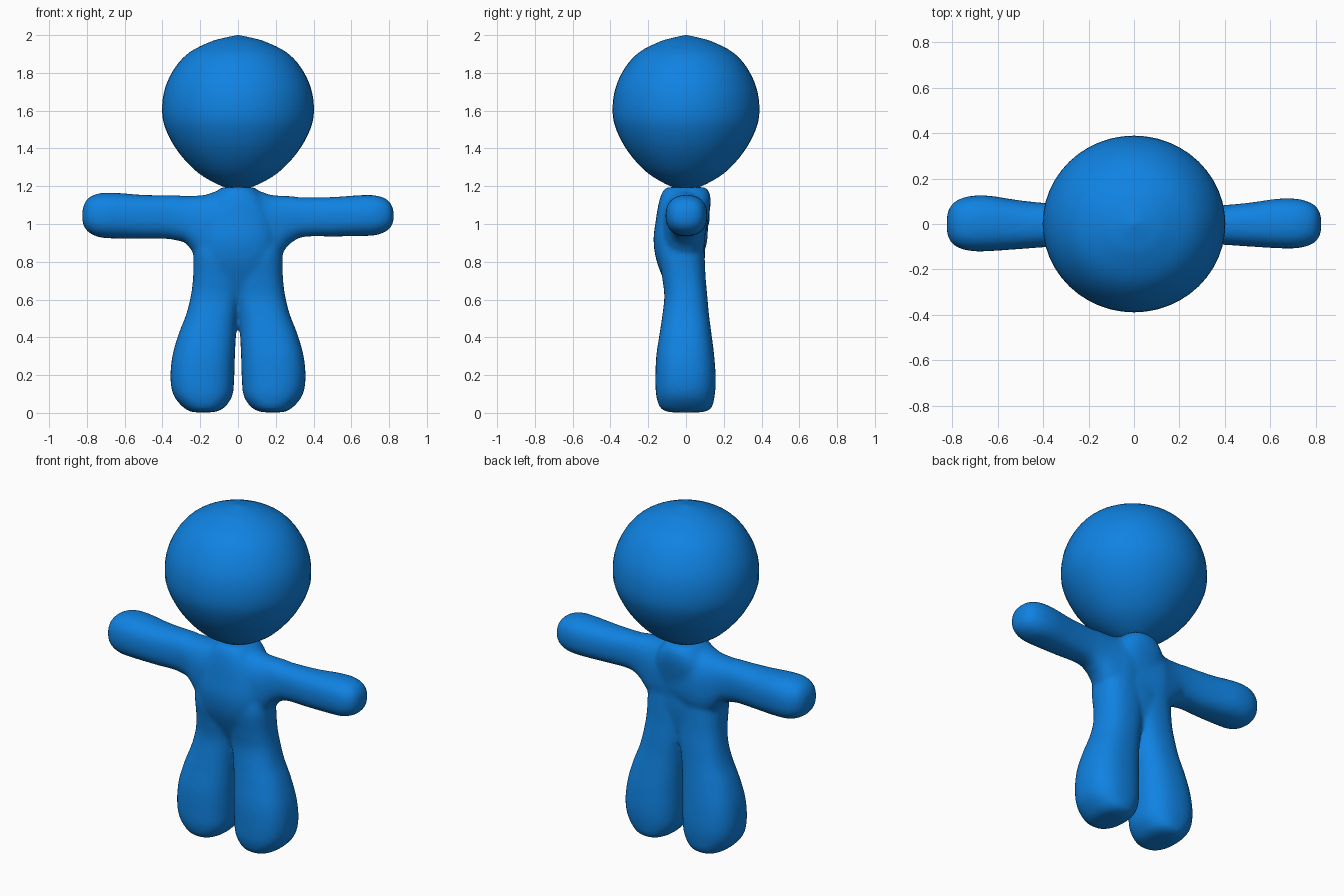
import bpy, bmesh, math

if "Cube" in bpy.data.objects:
    bpy.data.objects.remove(bpy.data.objects["Cube"])

blue = bpy.data.materials.new("bright blue")
blue.diffuse_color = (0.005, 0.225, 0.76, 1)
blue.use_nodes = True
blue.node_tree.nodes["Principled BSDF"].inputs["Base Color"].default_value = blue.diffuse_color


def smooth_rows(rows, steps=4):
    """Catmull-Rom interpolation between rows of numbers."""
    out = []
    for i in range(len(rows) - 1):
        p0, p1 = rows[max(i - 1, 0)], rows[i]
        p2, p3 = rows[i + 1], rows[min(i + 2, len(rows) - 1)]
        for s in range(steps):
            t = s / steps
            out.append([0.5 * (2 * b + (c - a) * t + (2 * a - 5 * b + 4 * c - d) * t * t
                               + (3 * b - a - 3 * c + d) * t ** 3)
                        for a, b, c, d in zip(p0, p1, p2, p3)])
    out.append(list(rows[-1]))
    return out


def loft(bm, rows, place, power=2.4, sides=32):
    """Closed tube; each row is (position, u min, u max, v min, v max)."""
    rings = []
    for t, u0, u1, v0, v1 in rows:
        ring = []
        for k in range(sides):
            a = 2 * math.pi * k / sides
            c, s = math.cos(a), math.sin(a)
            u = (u0 + u1) / 2 + (u1 - u0) / 2 * math.copysign(abs(c) ** (2 / power), c)
            v = (v0 + v1) / 2 + (v1 - v0) / 2 * math.copysign(abs(s) ** (2 / power), s)
            ring.append(bm.verts.new(place(t, u, v)))
        rings.append(ring)
    faces = [bm.faces.new(rings[0]), bm.faces.new(rings[-1])]
    for r, q in zip(rings, rings[1:]):
        for k in range(sides):
            n = (k + 1) % sides
            faces.append(bm.faces.new((r[k], r[n], q[n], q[k])))
    bmesh.ops.recalc_face_normals(bm, faces=faces)


def make_object(name, bm):
    mesh = bpy.data.meshes.new(name)
    bm.to_mesh(mesh)
    bm.free()
    mesh.materials.append(blue)
    for p in mesh.polygons:
        p.use_smooth = True
    obj = bpy.data.objects.new(name, mesh)
    bpy.context.collection.objects.link(obj)
    return obj


# Head: round profile with a slight point at the crown and chin
head_profile = [(1.185, 0.01), (1.20, 0.085), (1.27, 0.21), (1.38, 0.315), (1.50, 0.382),
                (1.60, 0.402), (1.72, 0.386), (1.83, 0.332), (1.91, 0.255),
                (1.965, 0.145), (1.985, 0.075), (2.0, 0.005)]
bm = bmesh.new()
rows = [(z, -r, r, -r * 0.967, r * 0.967) for z, r in smooth_rows(head_profile)]
loft(bm, rows, lambda t, u, v: (u, v, t), power=2, sides=48)
make_object("head", bm)

# Body: torso, legs and arms blended into one skin
bm = bmesh.new()
torso = [(0.60, -0.16, 0.16, -0.07, 0.07), (0.72, -0.20, 0.20, -0.125, 0.09),
         (0.82, -0.21, 0.21, -0.16, 0.10), (0.92, -0.21, 0.21, -0.172, 0.102),
         (1.02, -0.20, 0.20, -0.16, 0.118), (1.10, -0.17, 0.17, -0.147, 0.13),
         (1.16, -0.125, 0.125, -0.13, 0.127), (1.195, -0.085, 0.085, -0.105, 0.105)]
loft(bm, smooth_rows(torso), lambda t, u, v: (u, v, t))

leg = [(0.003, 0.13, 0.24, -0.09, 0.09), (0.025, 0.075, 0.285, -0.135, 0.135),
       (0.09, 0.03, 0.34, -0.158, 0.152), (0.18, 0.02, 0.358, -0.162, 0.158),
       (0.30, 0.016, 0.348, -0.158, 0.150), (0.42, 0.010, 0.314, -0.140, 0.135),
       (0.52, 0.002, 0.275, -0.125, 0.122), (0.62, -0.015, 0.25, -0.115, 0.113),
       (0.72, -0.03, 0.238, -0.127, 0.104), (0.85, -0.04, 0.236, -0.145, 0.098),
       (0.98, -0.02, 0.22, -0.12, 0.09)]
arm = [(-0.05, -0.10, 0.10, 0.80, 1.17), (0.10, -0.135, 0.11, 0.78, 1.175),
       (0.17, -0.125, 0.10, 0.79, 1.155), (0.23, -0.11, 0.09, 0.84, 1.15),
       (0.28, -0.10, 0.085, 0.90, 1.148), (0.36, -0.095, 0.085, 0.927, 1.146),
       (0.50, -0.104, 0.098, 0.928, 1.148), (0.64, -0.113, 0.118, 0.930, 1.158),
       (0.73, -0.111, 0.115, 0.935, 1.157), (0.79, -0.09, 0.092, 0.960, 1.134),
       (0.815, -0.06, 0.06, 0.99, 1.10), (0.824, -0.03, 0.03, 1.015, 1.07)]
for side in (-1, 1):
    fat = 1.06 if side < 0 else 0.95     # one arm is slightly thicker
    loft(bm, smooth_rows(leg), lambda t, u, v: (side * u, v, t))
    loft(bm, smooth_rows(arm),
         lambda t, u, v: (side * t, u * fat, 1.045 + (v - 1.045) * (fat if t > 0.3 else 1)))
body = make_object("body", bm)
skin = body.modifiers.new("one skin", 'REMESH')
skin.mode = 'VOXEL'
skin.voxel_size = 0.012
skin.use_smooth_shade = True
blend = body.modifiers.new("soft blend", 'SMOOTH')
blend.factor = 0.5
blend.iterations = 10
